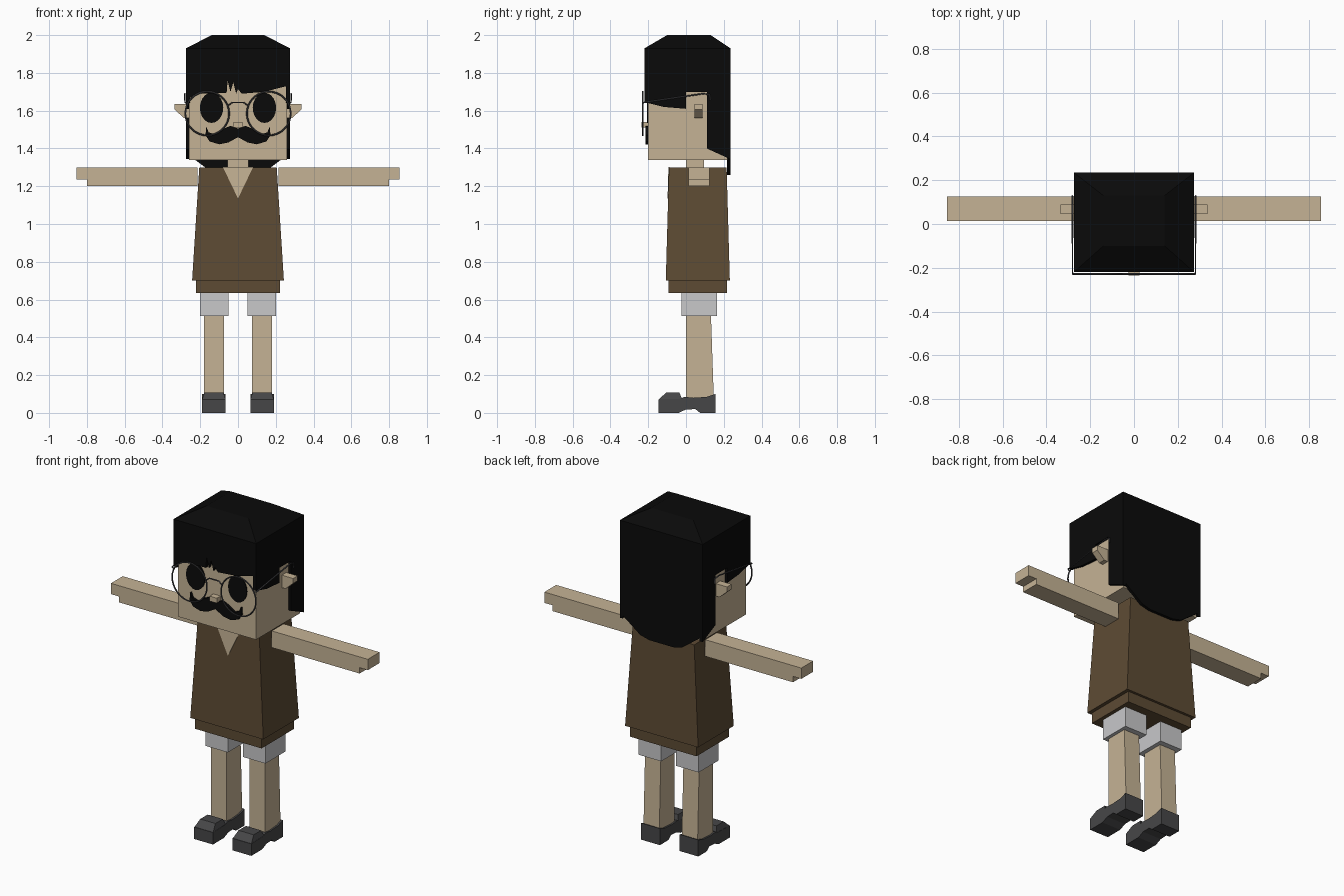
import bpy, bmesh, math
from mathutils import Matrix

cube = bpy.data.objects.get("Cube")
if cube:
    bpy.data.objects.remove(cube, do_unlink=True)


def material(name, r, g, b):
    m = bpy.data.materials.new(name)
    m.use_nodes = True
    m.diffuse_color = (r, g, b, 1)
    m.node_tree.nodes["Principled BSDF"].inputs["Base Color"].default_value = (r, g, b, 1)
    return m


SKIN = material("skin", 0.56, 0.45, 0.30)
HAIR = material("black hair", 0.003, 0.003, 0.003)
SHIRT = material("brown shirt", 0.11, 0.07, 0.034)
SHORTS = material("light grey shorts", 0.58, 0.58, 0.59)
SHOE = material("dark grey leather", 0.062, 0.062, 0.064)
METAL = material("grey wire", 0.06, 0.06, 0.065)


def finish(name, bm, mat):
    bmesh.ops.recalc_face_normals(bm, faces=bm.faces[:])
    mesh = bpy.data.meshes.new(name)
    bm.to_mesh(mesh)
    bm.free()
    mesh.materials.append(mat)
    ob = bpy.data.objects.new(name, mesh)
    bpy.context.collection.objects.link(ob)
    return ob


def prism(name, pts, axis, a, b, mat, side=1):
    """Extrude a side (y, z) or front (x, z) outline from a to b."""
    bm = bmesh.new()
    rings = []
    for w in (a, b):
        rings.append([bm.verts.new((side * w, u, v) if axis == "X" else (side * u, w, v))
                      for u, v in pts])
    bm.faces.new(rings[0])
    bm.faces.new(rings[1])
    n = len(pts)
    for i in range(n):
        j = (i + 1) % n
        bm.faces.new((rings[0][i], rings[0][j], rings[1][j], rings[1][i]))
    return finish(name, bm, mat)


def block(name, low, z0, z1, mat, high=None, side=1):
    """Box or taper from rectangles (x0, x1, y0, y1)."""
    bm = bmesh.new()
    bmesh.ops.create_cube(bm, size=1)
    for v in bm.verts:
        x0, x1, y0, y1 = (high or low) if v.co.z > 0 else low
        v.co = (side * (x1 if v.co.x > 0 else x0), y1 if v.co.y > 0 else y0,
                z1 if v.co.z > 0 else z0)
    return finish(name, bm, mat)


def wire(name, pts, mat, radius=0.004):
    cu = bpy.data.curves.new(name, "CURVE")
    cu.dimensions = "3D"
    cu.bevel_depth = radius
    cu.bevel_resolution = 1
    cu.use_fill_caps = True
    sp = cu.splines.new("POLY")
    sp.points.add(len(pts) - 1)
    for p, co in zip(sp.points, pts):
        p.co = (*co, 1)
    cu.materials.append(mat)
    ob = bpy.data.objects.new(name, cu)
    bpy.context.collection.objects.link(ob)
    return ob


# Head, neck, nose
block("head", (-0.26, 0.26, -0.20, 0.22), 1.34, 1.9, SKIN)
block("neck", (-0.055, 0.055, 0, 0.095), 1.2, 1.34, SKIN)
block("nose", (-0.024, 0.024, -0.235, -0.2), 1.51, 1.54, SKIN)

# Hair: crown, fringe, back panel
block("hair_crown", (-0.275, 0.275, -0.22, 0.235), 1.8, 1.93, HAIR)
block("hair_top", (-0.275, 0.275, -0.22, 0.235), 1.93, 2.0, HAIR,
      high=(-0.14, 0.14, -0.10, 0.13))
prism("hair_fringe", [(-0.275, 1.81), (-0.275, 1.66), (-0.2, 1.69), (-0.06, 1.695),
                      (-0.055, 1.76), (-0.04, 1.70), (-0.025, 1.75), (-0.01, 1.69),
                      (0.0, 1.715), (0.02, 1.69), (0.14, 1.70), (0.275, 1.735),
                      (0.275, 1.81)],
      "Y", -0.22, -0.2, HAIR)
prism("hair_back", [(-0.275, 1.81), (-0.275, 1.375), (-0.14, 1.275), (-0.08, 1.26),
                    (0.08, 1.26), (0.14, 1.275), (0.275, 1.375), (0.275, 1.81)],
      "Y", 0.218, 0.235, HAIR)

# Moustache
half = [(0.04, 1.52), (0.085, 1.50), (0.125, 1.475), (0.155, 1.485), (0.168, 1.515),
        (0.172, 1.47), (0.15, 1.437), (0.10, 1.422), (0.05, 1.432)]
outline = [(0, 1.505)] + half + [(0, 1.46)] + [(-x, z) for x, z in reversed(half)]
prism("moustache", outline, "Y", -0.215, -0.2, HAIR)

# Shirt with open collar
block("shirt", (-0.243, 0.243, -0.107, 0.232), 0.70, 1.3, SHIRT,
      high=(-0.205, 0.205, -0.09, 0.215))
block("shirt_hem", (-0.222, 0.222, -0.093, 0.217), 0.635, 0.70, SHIRT)
collar = prism("collar_opening", [(-0.08, 1.301), (0, 1.135), (0.08, 1.301)],
               "Y", -0.093, -0.087, SKIN)
for v in collar.data.vertices:
    v.co.y -= (1.3 - v.co.z) * 0.028

SHOE_SOLE = [(-0.145, 0), (-0.04, 0), (0, 0.018), (0.05, 0.02), (0.075, 0), (0.155, 0),
             (0.155, 0.10), (0.11, 0.085), (0.04, 0.08), (-0.01, 0.085), (-0.03, 0.075),
             (-0.145, 0.072)]

for s, tag in ((1, "left"), (-1, "right")):
    # Side hair with a cutout around the ear
    prism(tag + "_hair_side", [(-0.22, 1.81), (-0.22, 1.645), (-0.12, 1.62), (0, 1.61),
                               (0, 1.70), (0.11, 1.70), (0.11, 1.40), (0.235, 1.343),
                               (0.235, 1.81)], "X", 0.255, 0.275, HAIR, s)
    # Ear
    prism(tag + "_ear", [(0.255, 1.635), (0.335, 1.635), (0.335, 1.605), (0.285, 1.56),
                         (0.255, 1.56)], "Y", 0.045, 0.088, SKIN, s)
    # Eye
    eye = [(0.14 + 0.062 * math.cos(t), 1.615 + 0.08 * math.sin(t))
           for t in (2 * math.pi * i / 20 for i in range(20))]
    prism(tag + "_eye", eye, "Y", -0.206, -0.2, HAIR, s)
    # Spectacles
    bpy.ops.mesh.primitive_torus_add(major_segments=32, minor_segments=6,
                                     major_radius=0.116, minor_radius=0.0045,
                                     location=(s * 0.163, -0.228, 1.585),
                                     rotation=(math.pi / 2, 0, 0))
    rim = bpy.context.object
    rim.name = tag + "_spectacle_rim"
    rim.data.materials.append(METAL)
    bpy.ops.object.shade_smooth_by_angle()
    wire(tag + "_spectacle_arm", [(s * 0.268, -0.228, 1.64), (s * 0.281, -0.225, 1.643),
                                  (s * 0.281, 0.09, 1.69), (s * 0.281, 0.125, 1.685),
                                  (s * 0.281, 0.128, 1.655)], METAL)
    # Arm with the thinner fingertip
    prism(tag + "_arm", [(0.215, 1.2), (0.80, 1.2), (0.80, 1.235), (0.855, 1.235),
                         (0.855, 1.3), (0.215, 1.3)], "Y", 0.013, 0.125, SKIN, s)
    # Shorts, leg and shoe
    block(tag + "_shorts_leg", (0.05, 0.2, -0.025, 0.165), 0.512, 0.636, SHORTS, side=s)
    block(tag + "_leg", (0.075, 0.18, 0, 0.147), 0.08, 0.52, SKIN,
          high=(0.075, 0.18, 0, 0.132), side=s)
    prism(tag + "_shoe", SHOE_SOLE, "X", 0.065, 0.19, SHOE, s)
    block(tag + "_shoe_toe", (0.065, 0.19, -0.145, -0.02), 0.07, 0.108, SHOE,
          high=(0.077, 0.178, -0.105, -0.035), side=s)

wire("spectacle_bridge", [(-0.056, -0.228, 1.625), (-0.03, -0.228, 1.643),
                          (0.03, -0.228, 1.643), (0.056, -0.228, 1.625)], METAL)
